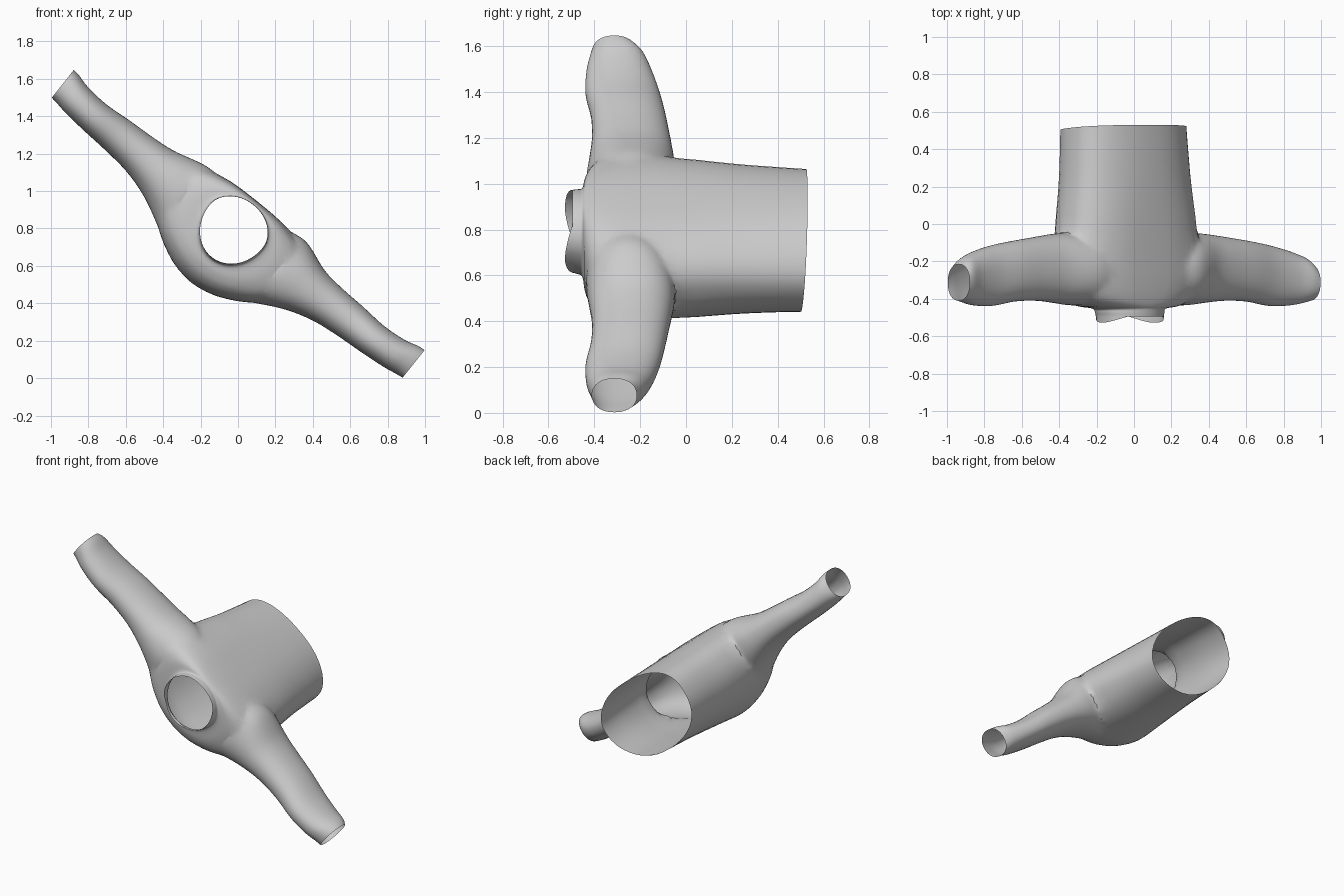
import bpy, bmesh
from math import sin, cos, pi, atan2, exp
from mathutils import Vector

if "Cube" in bpy.data.objects:
    bpy.data.objects.remove(bpy.data.objects["Cube"])

SEG = 48
# Shirt frame: U runs along the sleeves, V from chest to back, Y from neck to hem
ANG = atan2(1.5, 1.88)
U = Vector((cos(ANG), 0, -sin(ANG)))
V = Vector((sin(ANG), 0, cos(ANG)))
Y = Vector((0, 1, 0))
O = Vector((-0.049, 0, 0.762))


def sp(c, n):
    return abs(c) ** (2 / n) * (1 if c >= 0 else -1)


def refine(rows, k=4):
    """Catmull-Rom interpolation of section rows."""
    out = []
    for i in range(len(rows) - 1):
        p0, p1 = rows[max(i - 1, 0)], rows[i]
        p2, p3 = rows[i + 1], rows[min(i + 2, len(rows) - 1)]
        for s in range(k):
            t = s / k
            out.append([0.5 * (2 * b + (c - a) * t + (2 * a - 5 * b + 4 * c - d) * t * t
                               + (3 * b - a - 3 * c + d) * t ** 3)
                        for a, b, c, d in zip(p0, p1, p2, p3)])
    return out + [list(rows[-1])]


def loft(name, rings):
    """Closed tube through rings, capped at both ends."""
    bm = bmesh.new()
    vs = [[bm.verts.new(p) for p in r] for r in rings]
    for a, b in zip(vs, vs[1:]):
        for i in range(SEG):
            j = (i + 1) % SEG
            bm.faces.new((a[i], a[j], b[j], b[i]))
    bm.faces.new(vs[0])
    bm.faces.new(vs[-1])
    bmesh.ops.recalc_face_normals(bm, faces=bm.faces)
    me = bpy.data.meshes.new(name)
    bm.to_mesh(me)
    bm.free()
    ob = bpy.data.objects.new(name, me)
    bpy.context.collection.objects.link(ob)
    return ob


# Torso and collar: y, half width, chest v, back v, chest roundness, back squareness
torso = [(0.515, 0.37, -0.275, 0.222, 2.2, 2.2), (0.40, 0.377, -0.28, 0.224, 2.1, 2.3),
         (0.20, 0.392, -0.29, 0.228, 2.0, 2.5), (-0.10, 0.43, -0.312, 0.235, 1.85, 2.9),
         (-0.25, 0.44, -0.322, 0.238, 1.75, 2.9), (-0.35, 0.43, -0.30, 0.236, 1.8, 2.7),
         (-0.41, 0.38, -0.26, 0.23, 1.9, 2.4), (-0.44, 0.29, -0.21, 0.222, 2.0, 2.1),
         (-0.452, 0.20, -0.165, 0.214, 2.0, 2.0), (-0.475, 0.187, -0.152, 0.212, 2.0, 2.0),
         (-0.50, 0.182, -0.147, 0.21, 2.0, 2.0)]
rings = []
for y, a, v0, v1, n0, n1 in refine(torso):
    fold = 0.007 * min(1, max(0, (y + 0.3) * 2))
    ring = []
    for i in range(SEG):
        t = 2 * pi * i / SEG
        w = 1 + fold * (sin(5 * t + 3 * y) + sin(3 * t + 1))
        n = n1 if sin(t) >= 0 else n0
        mid = (v0 + v1) / 2 + 0.03      # widest line sits towards the back
        half = v1 - mid if sin(t) >= 0 else mid - v0
        ring.append(O + U * (a * w * sp(cos(t), n)) + V * (mid + half * w * sp(sin(t), n)) + Y * y)
    rings.append(ring)
shirt = loft("shirt", rings)

# Sleeves: u, lower v, upper v, shoulder-side y, underarm y
sleeve = [(0.10, -0.18, 0.18, -0.38, -0.14), (0.22, -0.21, 0.21, -0.41, -0.10),
          (0.32, -0.20, 0.218, -0.434, -0.06), (0.42, -0.15, 0.195, -0.432, -0.048),
          (0.52, -0.107, 0.17, -0.422, -0.052), (0.65, -0.072, 0.157, -0.41, -0.07),
          (0.80, -0.055, 0.15, -0.415, -0.09), (0.95, -0.045, 0.14, -0.438, -0.115),
          (1.08, -0.033, 0.15, -0.435, -0.148), (1.16, -0.02, 0.17, -0.42, -0.18),
          (1.20, -0.014, 0.174, -0.41, -0.215)]
bpy.context.view_layer.objects.active = shirt
for side in (-1, 1):
    rings = []
    for u, v0, v1, y0, y1 in refine(sleeve):
        if side > 0:                    # fuller back on the right shoulder
            v1 += 0.02 * exp(-((u - 0.36) / 0.12) ** 2)
        rings.append([O + U * (side * u)
                      + V * ((v0 + v1) / 2 + (v1 - v0) / 2 * sp(cos(2 * pi * i / SEG), 2.2))
                      + Y * ((y0 + y1) / 2 + (y1 - y0) / 2 * sp(sin(2 * pi * i / SEG), 2.2))
                      for i in range(SEG)])
    arm = loft("sleeve_joiner", rings)
    mod = shirt.modifiers.new("join", 'BOOLEAN')
    mod.operation = 'UNION'
    mod.solver = 'EXACT'
    mod.object = arm
    bpy.ops.object.modifier_apply(modifier=mod.name)
    bpy.data.objects.remove(arm)

# Open the hem, neck and cuffs, soften the shoulder seams
bm = bmesh.new()
bm.from_mesh(shirt.data)
bmesh.ops.delete(bm, geom=[f for f in bm.faces if len(f.verts) > 20], context='FACES')


def seam_verts():
    return [v for v in bm.verts if not v.is_boundary and -0.43 < v.co.y < 0.02
            and 0.18 < abs((v.co - O).dot(U)) < 0.6]


bmesh.ops.remove_doubles(bm, verts=seam_verts(), dist=0.008)
for _ in range(4):
    bmesh.ops.smooth_vert(bm, verts=seam_verts(), factor=0.4,
                          use_axis_x=True, use_axis_y=True, use_axis_z=True)
# Wavy hem and collar edges
for v in bm.verts:
    d = v.co - O
    du, dv = d.dot(U), d.dot(V)
    if v.co.y > 0.5:
        v.co.y += 0.07 * dv
    elif v.is_boundary and v.co.y < -0.48:
        v.co.y -= 0.028 * cos(2 * atan2(dv - 0.03, du))
bm.to_mesh(shirt.data)
bm.free()

shirt.select_set(True)
bpy.ops.object.shade_smooth_by_angle(angle=0.9)
